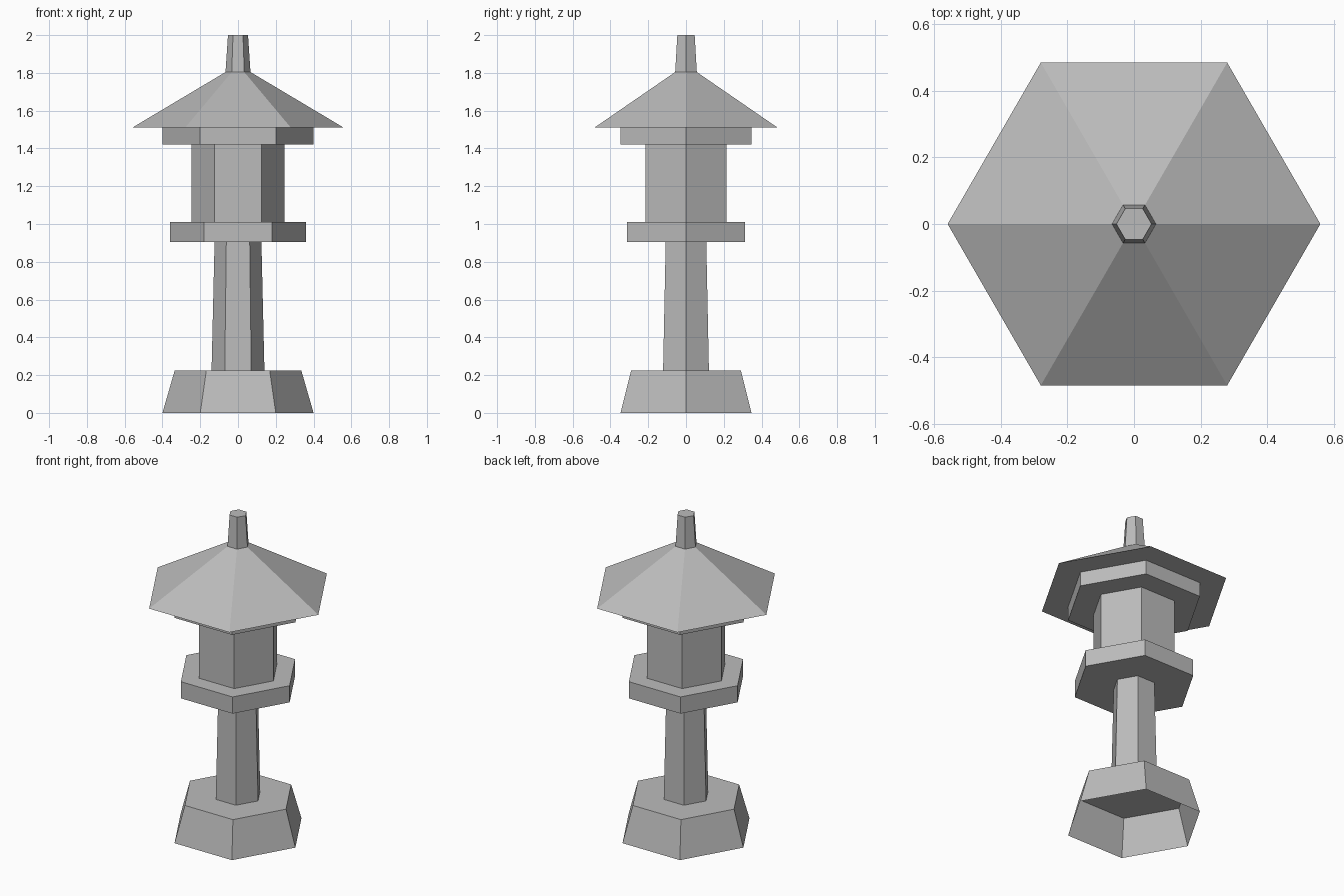
import bpy, bmesh, math

if "Cube" in bpy.data.objects:
    bpy.data.objects.remove(bpy.data.objects["Cube"])

stone = bpy.data.materials.new("grey stone")
stone.diffuse_color = (0.5, 0.5, 0.5, 1)
stone.use_nodes = True
stone.node_tree.nodes["Principled BSDF"].inputs["Base Color"].default_value = stone.diffuse_color


def hex_part(name, z0, z1, r0, r1, open_bottom=False):
    """Six-sided tapered block with corners on the x axis."""
    bm = bmesh.new()
    rings = []
    for z, r in ((z0, r0), (z1, r1)):
        rings.append([bm.verts.new((r * math.cos(i * math.pi / 3),
                                    r * math.sin(i * math.pi / 3), z))
                      for i in range(6)])
    low, high = rings
    for i in range(6):
        j = (i + 1) % 6
        bm.faces.new((low[i], low[j], high[j], high[i]))
    bm.faces.new(high)
    if not open_bottom:
        bm.faces.new(low[::-1])
    mesh = bpy.data.meshes.new(name)
    bm.to_mesh(mesh)
    bm.free()
    mesh.materials.append(stone)
    obj = bpy.data.objects.new(name, mesh)
    bpy.context.collection.objects.link(obj)
    return obj


# Hollow foot, open underneath
hex_part("base", 0.0, 0.225, 0.40, 0.335, open_bottom=True)
# Slim tapered post
hex_part("post", 0.225, 0.905, 0.14, 0.124)
# Platform and light chamber
hex_part("platform", 0.905, 1.01, 0.36, 0.36)
hex_part("light_chamber", 1.01, 1.42, 0.247, 0.247)
# Collar under the eaves, sloping roof and finial
hex_part("collar", 1.42, 1.51, 0.40, 0.40)
hex_part("roof", 1.51, 1.805, 0.56, 0.065)
hex_part("finial", 1.805, 2.0, 0.066, 0.053)
